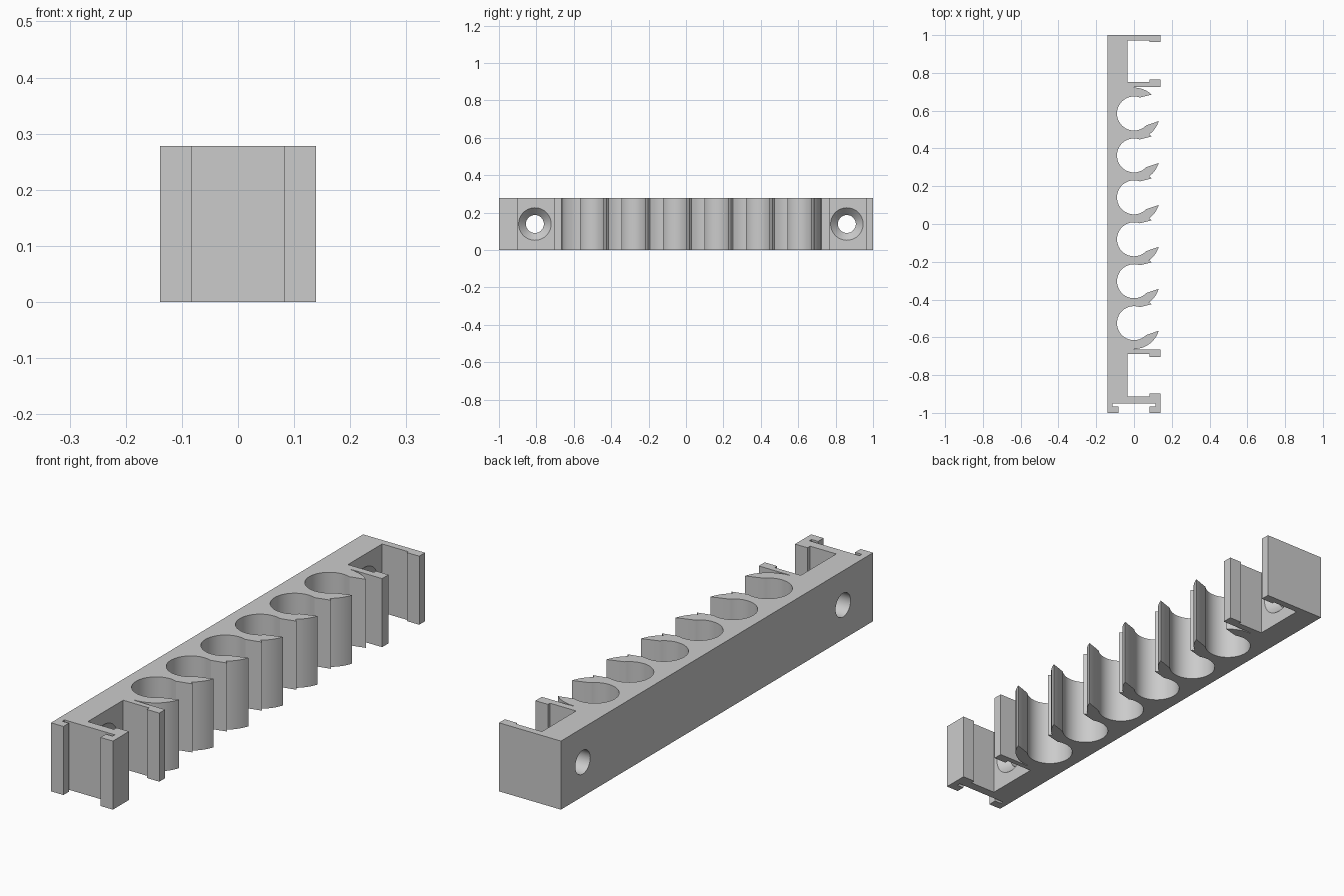
import bpy, bmesh, math

cube = bpy.data.objects.get("Cube")
if cube:
    bpy.data.objects.remove(cube, do_unlink=True)

HALF = 0.139        # half depth of the rail
HEIGHT = 0.278
LIP = 0.083         # where the hooked lips begin
POCKET = -0.034     # floor of the screw pockets
BORE, RING = 0.09, 0.137
PITCH, COUNT, FIRST = 0.222, 6, 0.585

grey = bpy.data.materials.new("light grey plastic")
grey.use_nodes = True
colour = (0.6, 0.6, 0.6, 1)
grey.diffuse_color = colour
grey.node_tree.nodes["Principled BSDF"].inputs["Base Color"].default_value = colour


def arc(cy, r, start, end, steps):
    """Points on a circle centred on x = 0, angles in degrees."""
    angles = [math.radians(start + (end - start) * i / steps) for i in range(steps + 1)]
    return [(r * math.cos(a), cy + r * math.sin(a)) for a in angles]


def pocket(top, top_lip, bottom_lip, bottom):
    """Recess with a hooked lip on either side of its mouth."""
    return [(HALF, top_lip), (LIP, top_lip), (LIP, top), (POCKET, top),
            (POCKET, bottom), (LIP, bottom), (LIP, bottom_lip), (HALF, bottom_lip)]


# Rail outline, traced down the open side from the far end
outline = [(-HALF, 1), (HALF, 1)]
outline += pocket(0.972, 0.963, 0.766, 0.753)
outline += [(HALF, 0.725), (0, 0.725)]

# Row of clips: upper jaw, round bore, longer lower jaw
meet = math.degrees(math.asin(PITCH / 2 / RING))
for i in range(COUNT):
    cy = FIRST - i * PITCH
    outline += arc(cy, RING, 90 if i == 0 else meet, 47, 10 if i == 0 else 2)
    outline += arc(cy, BORE, 70, 316, 40)
    last = i == COUNT - 1
    outline += arc(cy, RING, -17, -90 if last else -meet, 12 if last else 7)[:None if last else -1]

outline += [(0, -0.665), (HALF, -0.665)]
outline += pocket(-0.687, -0.703, -0.897, -0.914)

# Undercut groove across the near end
for s in (1, -1):
    side = [(HALF * s, -1), (LIP * s, -1), (LIP * s, -0.965),
            (0.113 * s, -0.965), (0.113 * s, -0.951)]
    outline += side if s == 1 else side[::-1]

bm = bmesh.new()
base = bm.faces.new([bm.verts.new((x, y, 0)) for x, y in outline])
new = bmesh.ops.extrude_face_region(bm, geom=[base])["geom"]
bmesh.ops.translate(bm, vec=(0, 0, HEIGHT),
                    verts=[v for v in new if isinstance(v, bmesh.types.BMVert)])
bmesh.ops.recalc_face_normals(bm, faces=bm.faces[:])
mesh = bpy.data.meshes.new("clip_rail")
bm.to_mesh(mesh)
bm.free()
mesh.materials.append(grey)
rail = bpy.data.objects.new("clip_rail", mesh)
bpy.context.collection.objects.link(rail)
bpy.context.view_layer.objects.active = rail
rail.select_set(True)


def countersink_cutter(y):
    """Straight bore along x that flares out at the pocket floor."""
    stations = [(-0.2, 0.048), (-0.075, 0.048), (POCKET, 0.087), (POCKET + 0.02, 0.087)]
    cut = bmesh.new()
    n = 40
    rings = [[cut.verts.new((x, y + r * math.cos(math.tau * k / n),
                             HEIGHT / 2 + r * math.sin(math.tau * k / n)))
              for k in range(n)] for x, r in stations]
    for a, b in zip(rings, rings[1:]):
        for k in range(n):
            j = (k + 1) % n
            cut.faces.new((a[k], a[j], b[j], b[k]))
    cut.faces.new(rings[0])
    cut.faces.new(rings[-1])
    bmesh.ops.recalc_face_normals(cut, faces=cut.faces[:])
    m = bpy.data.meshes.new("screw_hole_cutter")
    cut.to_mesh(m)
    cut.free()
    m.materials.append(grey)
    obj = bpy.data.objects.new("screw_hole_cutter", m)
    obj.hide_render = True
    bpy.context.collection.objects.link(obj)
    return obj


# Countersunk screw holes in both pockets
for y in (-0.808, 0.86):
    cutter = countersink_cutter(y)
    mod = rail.modifiers.new("screw_hole", 'BOOLEAN')
    mod.operation = 'DIFFERENCE'
    mod.solver = 'EXACT'
    mod.object = cutter
    bpy.ops.object.modifier_apply(modifier=mod.name)
    bpy.data.objects.remove(cutter, do_unlink=True)

bpy.ops.object.shade_smooth_by_angle(angle=math.radians(25))
